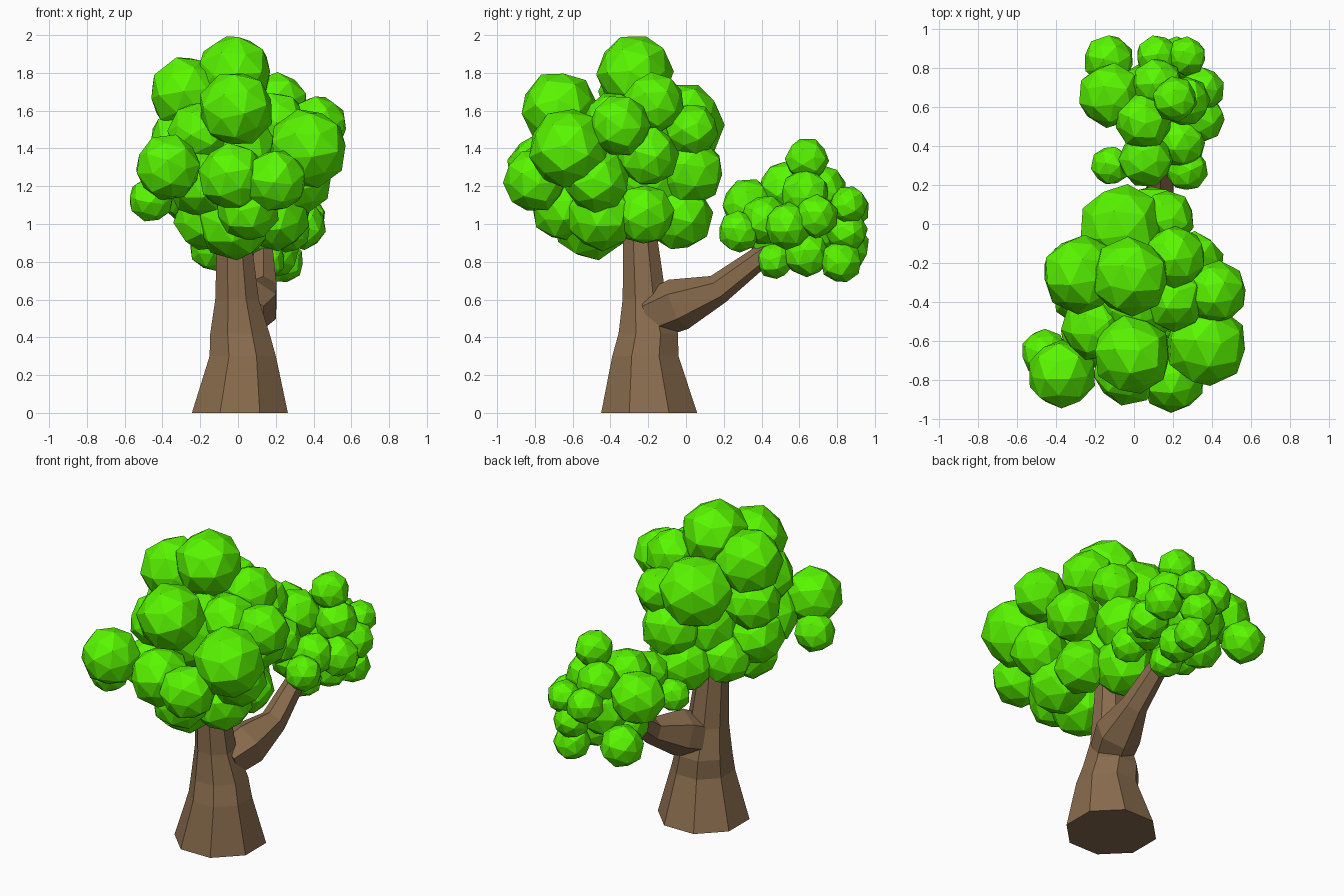
import bpy, bmesh, math, random
from mathutils import Vector, Euler

random.seed(4)


def material(name, color):
    m = bpy.data.materials.new(name)
    m.diffuse_color = color
    return m


leaf = material("leaf_green", (0.1, 0.93, 0.0, 1))
bark = material("bark_brown", (0.25, 0.15, 0.075, 1))


def finish(name, bm, mat):
    bmesh.ops.recalc_face_normals(bm, faces=bm.faces)
    me = bpy.data.meshes.new(name)
    bm.to_mesh(me)
    bm.free()
    me.materials.append(mat)
    ob = bpy.data.objects.new(name, me)
    bpy.context.collection.objects.link(ob)
    return ob


# Faceted ball directions: dodecahedron corners plus slightly raised pentagon centres
ico = bmesh.new()
bmesh.ops.create_icosphere(ico, subdivisions=1, radius=1)
ball_points = [f.calc_center_median().normalized() for f in ico.faces]
ball_points += [v.co.normalized() * 0.93 for v in ico.verts]
ico.free()


def foliage(name, balls):
    bm = bmesh.new()
    for x, y, z, r in balls:
        rot = Euler([random.uniform(0, math.tau) for _ in range(3)]).to_matrix()
        vs = [bm.verts.new(Vector((x, y, z)) + rot @ p * r * 1.03) for p in ball_points]
        bmesh.ops.convex_hull(bm, input=vs)
    return finish(name, bm, leaf)


def limb(name, stations, sides, upright=False):
    """Loft rings of (x, y, z, radius) into a tapering faceted limb."""
    bm = bmesh.new()
    pts = [Vector(s[:3]) for s in stations]
    rings = []
    for i, s in enumerate(stations):
        d = (pts[min(i + 1, len(pts) - 1)] - pts[max(i - 1, 0)]).normalized()
        if upright:
            d = Vector((0, 0, 1))
        side = Vector((1, 0, 0))
        side = (side - d * side.dot(d)).normalized()
        up = d.cross(side)
        angles = [math.tau * (k + 0.5) / sides for k in range(sides)]
        rings.append([bm.verts.new(pts[i] + (side * math.cos(a) + up * math.sin(a)) * s[3])
                      for a in angles])
    for a, b in zip(rings, rings[1:]):
        for k in range(sides):
            n = (k + 1) % sides
            bm.faces.new((a[k], a[n], b[n], b[k]))
    bm.faces.new(rings[0])
    bm.faces.new(rings[-1])
    return finish(name, bm, bark)


# Trunk and side branch
limb("trunk", [(0.01, -0.195, 0, 0.275), (0.025, -0.215, 0.3, 0.19),
               (0.01, -0.20, 0.42, 0.17), (-0.005, -0.22, 0.6, 0.125),
               (-0.02, -0.24, 0.9, 0.1), (-0.02, -0.25, 1.1, 0.08)], 8, upright=True)
limb("branch", [(0.03, -0.17, 0.52, 0.13), (0.085, -0.04, 0.575, 0.14),
                (0.135, 0.17, 0.655, 0.08), (0.135, 0.36, 0.80, 0.062),
                (0.135, 0.5, 0.91, 0.05)], 6)

# Main crown, from the top down
upper = [(-0.02, -0.27, 1.80, 0.20), (-0.27, -0.26, 1.69, 0.20),
         (-0.01, -0.67, 1.61, 0.20), (0.21, -0.17, 1.64, 0.16),
         (-0.06, -0.02, 1.53, 0.22), (0.17, 0.03, 1.50, 0.14),
         (0.42, -0.35, 1.52, 0.16), (0.37, -0.62, 1.40, 0.21),
         (0.20, -0.38, 1.53, 0.17), (-0.20, -0.53, 1.48, 0.17),
         (-0.30, -0.25, 1.44, 0.17), (0.00, -0.40, 1.42, 0.24)]
lower = [(-0.37, -0.77, 1.30, 0.175), (-0.46, -0.66, 1.13, 0.12),
         (-0.03, -0.75, 1.25, 0.18), (0.20, -0.80, 1.23, 0.165),
         (0.33, -0.47, 1.23, 0.17), (0.30, -0.20, 1.36, 0.16),
         (0.09, 0.02, 1.28, 0.18), (-0.25, -0.36, 1.17, 0.17),
         (-0.02, -0.50, 1.01, 0.20), (-0.17, -0.42, 1.03, 0.17),
         (0.20, -0.45, 1.04, 0.18), (0.05, -0.65, 1.08, 0.17),
         (0.22, -0.22, 1.05, 0.16), (0.04, -0.04, 1.04, 0.18),
         (-0.14, -0.20, 1.06, 0.16), (-0.20, -0.57, 1.22, 0.18),
         (0.02, -0.20, 1.25, 0.22)]
foliage("main_crown", upper + lower)

# Smaller crown on the side branch
foliage("side_crown", [
    (0.21, 0.64, 1.34, 0.115), (-0.12, 0.66, 1.12, 0.165), (0.05, 0.53, 1.19, 0.145),
    (0.06, 0.33, 1.10, 0.14), (0.27, 0.28, 0.96, 0.11), (-0.12, 0.30, 1.00, 0.10),
    (0.27, 0.86, 1.10, 0.10), (0.12, 0.86, 1.08, 0.11), (0.12, 0.72, 1.18, 0.13),
    (0.35, 0.69, 1.04, 0.115), (0.34, 0.54, 0.99, 0.125), (0.24, 0.82, 0.80, 0.11),
    (-0.13, 0.84, 0.88, 0.13), (0.22, 0.85, 0.96, 0.11), (0.15, 0.47, 0.81, 0.10),
    (0.20, 0.64, 0.84, 0.12), (0.00, 0.60, 0.90, 0.13), (0.24, 0.42, 1.02, 0.13),
    (0.26, 0.63, 1.16, 0.13), (0.10, 0.68, 1.00, 0.17), (0.08, 0.44, 0.95, 0.13)])
